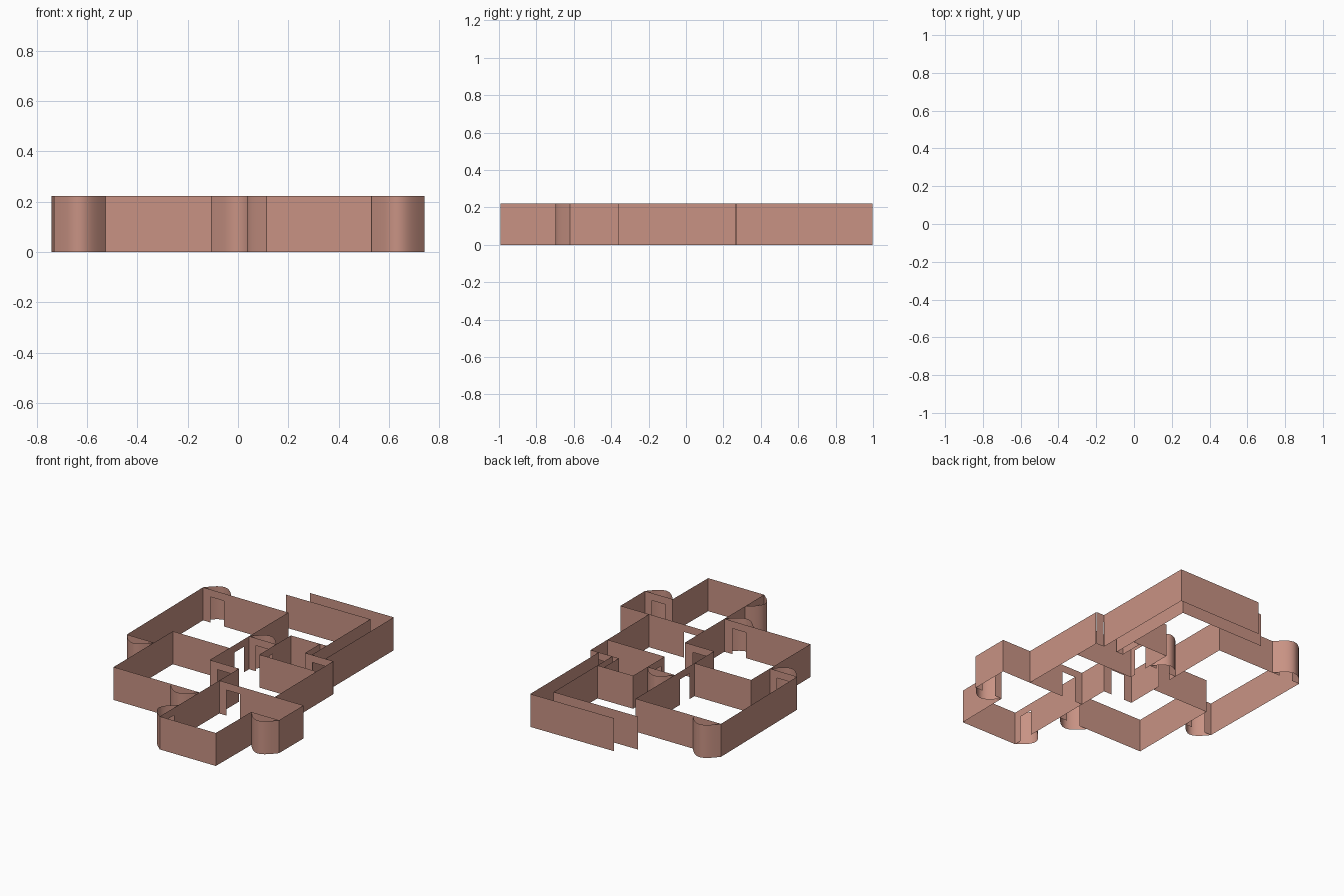
import bpy, math
from mathutils import Vector

if "Cube" in bpy.data.objects:
    bpy.data.objects.remove(bpy.data.objects["Cube"])

H, DOOR_H, DOOR_W = 0.222, 0.172, 0.10

mat = bpy.data.materials.new("clay")
mat.diffuse_color = (0.58, 0.29, 0.23, 1)
mat.use_nodes = True
mat.node_tree.nodes["Principled BSDF"].inputs["Base Color"].default_value = mat.diffuse_color


def make(name, verts, faces, smooth=False):
    me = bpy.data.meshes.new(name)
    me.from_pydata(verts, [], faces)
    me.materials.append(mat)
    ob = bpy.data.objects.new(name, me)
    bpy.context.collection.objects.link(ob)
    if smooth:
        me.polygons.foreach_set("use_smooth", [True] * len(me.polygons))
    return ob


def strip(name, path, z0=0.0, z1=H, smooth=False):
    """Thin wall sheet following a plan path."""
    n = len(path)
    verts = [(x, y, z0) for x, y in path] + [(x, y, z1) for x, y in path]
    faces = [(i, i + 1, n + i + 1, n + i) for i in range(n - 1)]
    return make(name, verts, faces, smooth)


def door_wall(name, a, b, width=DOOR_W):
    """Wall with a centred doorway: two jambs and a lintel in one outline."""
    a, b = Vector(a), Vector(b)
    d = (b - a).normalized()
    m = (a + b) / 2
    p, q = m - d * width / 2, m + d * width / 2
    pts = [(a, 0), (p, 0), (p, DOOR_H), (q, DOOR_H), (q, 0), (b, 0),
           (b, H), (q, H), (p, H), (a, H)]
    verts = [(v.x, v.y, z) for v, z in pts]
    make(name, verts, [(0, 1, 2, 8, 9), (2, 3, 7, 8), (3, 4, 5, 6, 7)])


def alcove(name, a, b, out, depth=0.078, n=20):
    """Doorway with a rounded niche bulging behind it."""
    door_wall(name + "_doorway", a, b)
    a, b, out = Vector(a), Vector(b), Vector(out)
    path = [a.lerp(b, i / n) + out * depth * math.sin(math.pi * i / n)
            for i in range(n + 1)]
    strip(name + "_niche", [tuple(p) for p in path], smooth=True)


# Plain walls, room by room
walls = {
    "northwest_room_wall": [(-.53, .685), (-.105, .685), (-.105, .265)],
    "northwest_room_west_wall": [(-.74, .685), (-.73, -.14)],
    "southwest_room_wall": [(-.105, .06), (-.527, .06), (-.527, -.57), (-.105, -.57)],
    "hall_west_wall": [(-.105, .06), (-.105, -.15)],
    "south_room_west_wall": [(.113, -.15), (.113, -.79)],
    "south_room_south_wall": [(.113, -.993), (.53, -.993), (.533, -.62)],
    "south_room_east_wall": [(.74, -.62), (.74, -.36), (.323, -.36)],
    "hall_east_wall": [(.527, -.36), (.523, .265)],
    "small_room_south_wall": [(.098, .087), (.523, .087)],
    "small_room_north_wall": [(.098, .265), (.098, .423), (.36, .426)],
    "small_room_inner_wall": [(.313, .423), (.313, .267)],
    "corridor_inner_wall": [(.362, .267), (.36, .893), (-.265, .889)],
    "corridor_outer_wall": [(.463, .267), (.461, .998), (-.16, .992)],
}
for name, path in walls.items():
    strip(name, path)

# Doorways between rooms
doors = {
    "northwest_door": ((-.105, .06), (-.105, .265)),
    "southwest_door": ((-.105, -.15), (.113, -.15)),
    "south_door": ((.113, -.36), (.323, -.36)),
    "small_room_door": ((.098, .087), (.098, .265)),
    "corridor_door": ((.313, .267), (.523, .267)),
}
for name, (a, b) in doors.items():
    door_wall(name, a, b)

# Rounded alcoves
alcove("northwest_top_alcove", (-.74, .685), (-.53, .685), (0, 1))
alcove("northwest_bottom_alcove", (-.73, -.14), (-.527, -.14), (0, -1))
alcove("hall_alcove", (-.105, .268), (.098, .268), (0, 1))
alcove("southwest_alcove", (-.105, -.57), (.113, -.57), (0, -1))
alcove("south_west_alcove", (.113, -.79), (.113, -.993), (-1, 0))
alcove("south_east_alcove", (.533, -.62), (.74, -.62), (0, -1))
